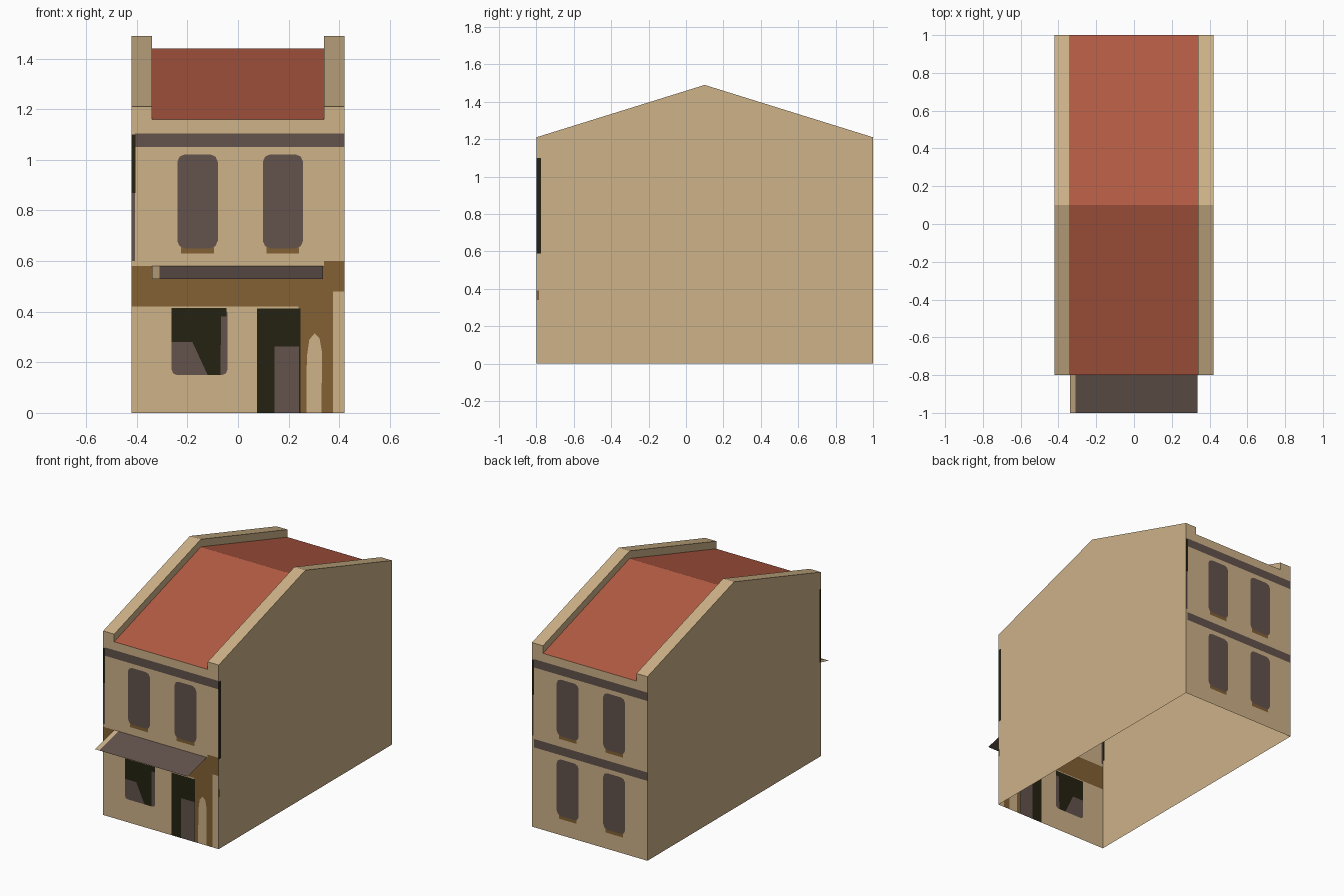
import bpy, bmesh
from mathutils import Vector

if "Cube" in bpy.data.objects:
    bpy.data.objects.remove(bpy.data.objects["Cube"])


def srgb(r, g, b):
    f = lambda c: c / 12.92 if c <= 0.04045 else ((c + 0.055) / 1.055) ** 2.4
    return [f(c / 255) for c in (r, g, b)] + [1.0]


PALETTE = [("sandstone", (206, 178, 137)), ("clay_tile", (178, 91, 67)),
           ("slate_brown", (99, 83, 76)), ("timber", (131, 97, 53)),
           ("dark_glass", (36, 34, 17))]
MATS = []
for name, rgb in PALETTE:
    m = bpy.data.materials.new(name)
    m.diffuse_color = srgb(*rgb)
    m.use_nodes = True
    m.node_tree.nodes["Principled BSDF"].inputs["Base Color"].default_value = m.diffuse_color
    MATS.append(m)
STONE, TILE, SLATE, TIMBER, GLASS = range(5)

W, INNER, FRONT, BACK, MID = 0.42, 0.34, -0.8, 1.0, 0.1
ROOF = [(FRONT, 1.16), (MID, 1.44), (BACK, 1.16)]
STEP = 0.05                                   # parapet height above the roof


def finish(name, bm):
    me = bpy.data.meshes.new(name)
    bm.to_mesh(me)
    bm.free()
    for m in MATS:
        me.materials.append(m)
    ob = bpy.data.objects.new(name, me)
    bpy.context.collection.objects.link(ob)
    return ob


def box(x0, x1, z0, z1, c=0.0):
    """Counter-clockwise rectangle, optionally with clipped corners."""
    if not c:
        return [(x0, z0), (x1, z0), (x1, z1), (x0, z1)]
    a, b = c * 0.3, c
    return [(x0 + b, z0), (x1 - b, z0), (x1 - a, z0 + a), (x1, z0 + b),
            (x1, z1 - b), (x1 - a, z1 - a), (x1 - b, z1), (x0 + b, z1),
            (x0 + a, z1 - a), (x0, z1 - b), (x0, z0 + b), (x0 + a, z0 + a)]


def paint(bm, poly, mat):
    """Cut a convex outline into the flat sheet and colour its inside."""
    inside = list(bm.faces)
    for i, p in enumerate(poly):
        a, b = Vector((*p, 0)), Vector((*poly[(i + 1) % len(poly)], 0))
        n = Vector((a.y - b.y, b.x - a.x, 0)).normalized()
        geom = set(inside)
        for f in inside:
            geom.update(f.edges)
            geom.update(f.verts)
        res = bmesh.ops.bisect_plane(bm, geom=list(geom), dist=1e-5,
                                     plane_co=a, plane_no=n)
        faces = set(inside) | {g for g in res["geom"]
                               if isinstance(g, bmesh.types.BMFace)}
        inside = [f for f in faces if f.is_valid
                  and (f.calc_center_median() - a).dot(n) > 1e-6]
    for f in inside:
        f.material_index = mat


def sheet(name, outlines, place, paints=()):
    """Flat wall drawn in 2D, painted, then stood up in place."""
    bm = bmesh.new()
    for o in outlines:
        bm.faces.new([bm.verts.new((*p, 0)) for p in o])
    bmesh.ops.remove_doubles(bm, verts=bm.verts, dist=1e-5)
    for poly, mat in paints:
        paint(bm, poly, mat)
    for v in bm.verts:
        v.co = place(v.co.x, v.co.y)
    return finish(name, bm)


def loft(name, rows, mat):
    """Sweep the roof profile across rows of (x, height offset)."""
    bm = bmesh.new()
    g = [[bm.verts.new((x, y, z + dz)) for y, z in ROOF] for x, dz in rows]
    for r, s in zip(g, g[1:]):
        for j in range(2):
            bm.faces.new([r[j], s[j], s[j + 1], r[j + 1]]).material_index = mat
    return finish(name, bm)


def storey(top):
    """Trim band with a pair of windows and sills below it."""
    out = [(box(-0.407, W, top - 0.055, top), SLATE)]
    for x0, x1 in ((-0.24, -0.08), (0.098, 0.257)):
        out.append((box(x0 + 0.015, x1 - 0.015, top - 0.475, top - 0.4), TIMBER))
        out.append((box(x0, x1, top - 0.455, top - 0.083, 0.03), SLATE))
    return out


# Front and back walls: full width to the roof line, stepped up at the parapets
wall = [[(-W, 0), (W, 0), (W, 1.21), (INNER, 1.21), (INNER, 1.16),
         (-INNER, 1.16), (-INNER, 1.21), (-W, 1.21)]]
wall = [box(-W, -INNER, 0, 1.16), box(-INNER, INNER, 0, 1.16),
        box(INNER, W, 0, 1.16), box(-W, -INNER, 1.16, 1.21),
        box(INNER, W, 1.16, 1.21)]
edge_strip = [(box(-W, -0.408, 0.6, 0.87), SLATE),
              (box(-W, -0.406, 0.87, 1.10), GLASS)]

shopfront = [
    # timber fascia and door surround
    (box(-W, W, 0.42, 0.58), TIMBER),
    (box(0.34, W, 0.48, 0.60), TIMBER),
    (box(0.375, W, 0.42, 0.48), STONE),
    (box(0.24, 0.375, 0, 0.42), TIMBER),
    ([(0.27, 0), (0.33, 0), (0.332, 0.24), (0.322, 0.295), (0.303, 0.315),
      (0.282, 0.29), (0.272, 0.22)], STONE),
    # shop window
    (box(-0.262, -0.042, 0.15, 0.415, 0.02), SLATE),
    (box(-0.262, -0.045, 0.38, 0.415), GLASS),
    (box(-0.262, -0.068, 0.28, 0.38), GLASS),
    ([(-0.12, 0.15), (-0.07, 0.15), (-0.068, 0.28), (-0.18, 0.28)], GLASS),
    # door
    (box(0.075, 0.247, 0, 0.412), GLASS),
    (box(0.145, 0.242, 0, 0.262, 0.0), SLATE),
]
sheet("front_wall", wall, lambda u, v: (u, FRONT, v),
      storey(1.105) + shopfront + edge_strip)
sheet("back_wall", wall, lambda u, v: (-u, BACK, v),
      storey(1.105) + storey(0.58) + edge_strip)

# Gabled side walls with a narrow strip wrapping round the front corner
gable = [(FRONT, 0), (BACK, 0), (BACK, 1.21), (MID, 1.49), (FRONT, 1.21)]
sheet("right_wall", [gable], lambda u, v: (W, u, v),
      [(box(FRONT, -0.775, 0.59, 1.10), GLASS),
       (box(FRONT, -0.775, 0.48, 0.56, 0.015), TILE),
       (box(FRONT, -0.785, 0.34, 0.39), TIMBER)])
sheet("left_wall", [[(-y, z) for y, z in reversed(gable)]],
      lambda u, v: (-W, -u, v),
      [(box(0.785, 0.8, 0.62, 1.10), GLASS)])

# Tiled roof sunk between two parapets
loft("roof", [(-INNER, 0), (INNER, 0)], TILE)
rows = [(INNER, 0), (INNER, STEP), (W, STEP)]
loft("right_parapet", rows, STONE)
loft("left_parapet", [(-x, dz) for x, dz in reversed(rows)], STONE)

# Sloping awning over the shopfront
sheet("awning", [box(-0.34, 0.335, -1.0, FRONT)],
      lambda u, v: (u, v, 0.58 + (v - FRONT) * 0.25),
      [(box(-0.31, 0.335, -1.0, FRONT), SLATE)])
